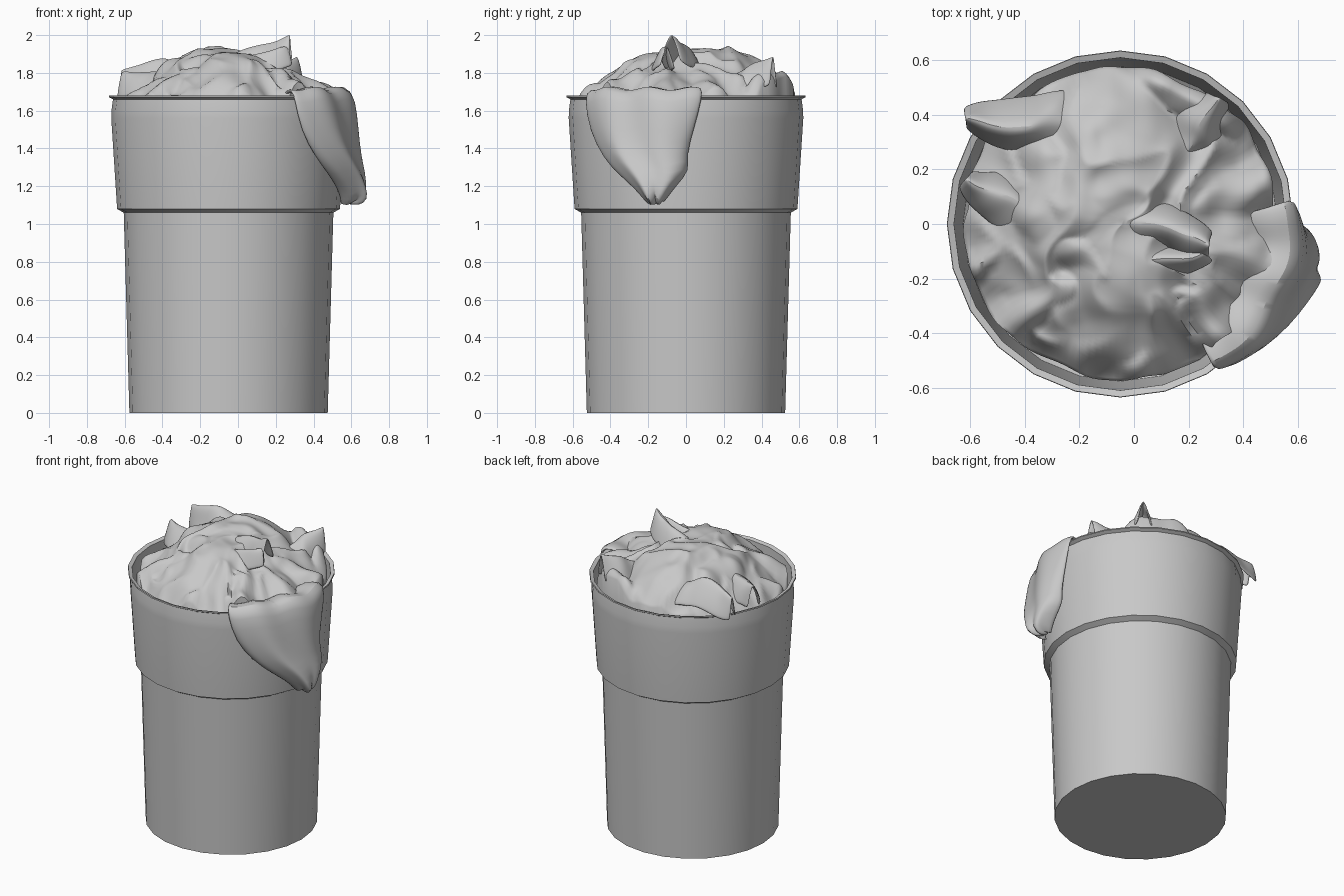
import bpy, bmesh, math
from mathutils import Vector, noise

if "Cube" in bpy.data.objects:
    bpy.data.objects.remove(bpy.data.objects["Cube"], do_unlink=True)

CENTRE = Vector((-0.05, 0, 0))

# One plain grey for bin and cloth
grey = bpy.data.materials.new("plain grey")
grey.use_nodes = True
colour = (0.58, 0.58, 0.58, 1)
grey.diffuse_color = colour
bsdf = next(n for n in grey.node_tree.nodes if n.type == 'BSDF_PRINCIPLED')
bsdf.inputs["Base Color"].default_value = colour


def finish(name, bm, angle=35, thickness=0, subdiv=0):
    bmesh.ops.recalc_face_normals(bm, faces=bm.faces)
    mesh = bpy.data.meshes.new(name)
    bm.to_mesh(mesh)
    bm.free()
    mesh.materials.append(grey)
    mesh.shade_smooth()
    mesh.set_sharp_from_angle(angle=math.radians(angle))
    obj = bpy.data.objects.new(name, mesh)
    bpy.context.collection.objects.link(obj)
    if thickness:
        mod = obj.modifiers.new("thickness", 'SOLIDIFY')
        mod.thickness = thickness
        mod.offset = 0
    if subdiv:
        mod = obj.modifiers.new("soften", 'SUBSURF')
        mod.levels = mod.render_levels = subdiv


def skin(bm, rows, closed=False):
    """Join rows of points with quads."""
    grid = [[bm.verts.new(p) for p in row] for row in rows]
    count = len(grid[0])
    for a, b in zip(grid, grid[1:]):
        for i in range(count if closed else count - 1):
            j = (i + 1) % count
            bm.faces.new((a[i], a[j], b[j], b[i]))
    return grid


def polar(radius, angle, z):
    return CENTRE + Vector((radius * math.cos(angle), radius * math.sin(angle), z))


# Bin: outer wall, step, lip and inner wall as one turned profile
profile = [(0.525, 0), (0.555, 1.06), (0.59, 1.08), (0.621, 1.56), (0.62, 1.6),
           (0.612, 1.66), (0.634, 1.672), (0.632, 1.68), (0.608, 1.672),
           (0.606, 1.58), (0.575, 1.09), (0.54, 1.06), (0.51, 0.03)]
SIDES = 24
bm = bmesh.new()
rings = skin(bm, [[polar(r, math.tau * i / SIDES, z) for i in range(SIDES)]
                  for r, z in profile], closed=True)
bm.faces.new(rings[0])
bm.faces.new(rings[-1])
finish("bin", bm, 30)

# Cloth heap: dome with broad swellings (x, y, height, size) ...
swells = [(-0.1, 0.42, 0.12, 0.17), (0.0, -0.35, 0.05, 0.18),
          (-0.2, 0.08, 0.05, 0.14), (0.35, 0.35, 0.04, 0.12),
          (-0.42, -0.3, -0.04, 0.12)]
# ... and ridges (start, end, width) where the cloth is bunched up
ridges = [((-0.28, 0.25, 1.87), (-0.3, 0.05, 1.88), 0.12),
          ((-0.3, 0.05, 1.88), (-0.12, -0.16, 1.9), 0.11),
          ((-0.3, -0.2, 1.83), (-0.46, -0.4, 1.68), 0.1),
          ((-0.28, -0.21, 1.83), (0.22, -0.24, 1.82), 0.09),
          ((0.2, -0.24, 1.82), (0.0, -0.5, 1.72), 0.09),
          ((0.22, -0.24, 1.82), (0.36, -0.46, 1.73), 0.1),
          ((0.15, -0.1, 1.85), (0.5, -0.14, 1.73), 0.13),
          ((0.2, 0.05, 1.82), (0.46, 0.14, 1.74), 0.09),
          ((-0.42, -0.05, 1.76), (-0.56, -0.15, 1.7), 0.07),
          ((0.1, 0.5, 1.81), (0.3, 0.4, 1.8), 0.08)]
ridges = [(Vector(a), Vector(b), w) for a, b, w in ridges]


def heap_point(t, angle):
    edge = 0.573 + 0.03 * noise.noise(Vector((math.cos(angle), math.sin(angle), 0)) * 4)
    p = polar(t * edge, angle, 0)
    z = 1.6 + 0.26 * (1 - t ** 2.5)
    for x, y, height, size in swells:
        z += height * math.exp(-((p.x - x) ** 2 + (p.y - y) ** 2) / (2 * size ** 2))
    warp = noise.noise_vector(p * 2.5) * 0.25
    z += 0.055 * (0.4 - abs(noise.noise((p + warp) * 4)) * 1.6)
    bent = p + noise.noise_vector(p * 6) * 0.04
    for a, b, width in ridges:
        run = (b - a).xy
        k = min(1, max(0, (bent.xy - a.xy).dot(run) / run.length_squared))
        top = a.lerp(b, k)
        z = max(z, top.z - 0.1 * ((bent.xy - top.xy).length / width) ** 1.6)
    z += 0.02 * noise.noise(p * 9)
    slide = noise.noise_vector(p * 5 + Vector((3, 1, 2))) * 0.05 * (1 - t ** 4)
    return Vector((p.x + slide.x, p.y + slide.y, z))


SEGS, RINGS = 140, 50
bm = bmesh.new()
rows = [[heap_point(k / RINGS, math.tau * i / SEGS) for i in range(SEGS)]
        for k in range(1, RINGS + 1)]
rows.append([Vector((p.x, p.y, 1.5)) for p in rows[-1]])
grid = skin(bm, rows, closed=True)
bm.faces.new(grid[0])
finish("cloth_heap", bm, 60)


# Loose folds: creased strips whose root and edges sink into the heap
def fold(name, start, middle, end, width, arch, tip=0.15):
    a, b, c = Vector(start), Vector(middle), Vector(end)
    rows = []
    for k in range(11):
        t = k / 10
        p = a.lerp(b, t).lerp(b.lerp(c, t), t)
        p.z -= 0.07 * (1 - t) ** 3
        run = (b - a).lerp(c - b, t)
        side = Vector((-run.y, run.x, 0)).normalized()
        half = width * (1 - (1 - tip) * t ** 2.5)
        row = []
        for i in range(13):
            s = i / 6 - 1
            wob = noise.noise_vector((p + side * s * half) * 8) * 0.035
            drop = Vector((0, 0, -arch * abs(s) ** 1.4))
            row.append(p + side * s * half + drop + wob)
        rows.append(row)
    bm = bmesh.new()
    skin(bm, rows)
    finish(name, bm, 60, 0.012, 1)


fold("crest_fold", (-0.14, 0.0, 1.9), (0.08, 0.04, 1.92), (0.28, -0.08, 1.99), 0.11, 0.13, 0.4)
fold("crest_lip", (-0.16, -0.1, 1.93), (0.05, -0.19, 1.9), (0.27, -0.1, 1.93), 0.08, 0.11, 0.5)
fold("left_back_fold", (-0.2, 0.36, 1.87), (-0.42, 0.36, 1.9), (-0.61, 0.38, 1.81), 0.13, 0.14, 0.3)
fold("left_fold", (-0.3, 0.0, 1.82), (-0.46, 0.06, 1.84), (-0.63, 0.17, 1.8), 0.12, 0.14, 0.25)
fold("back_right_fold", (0.16, 0.22, 1.83), (0.24, 0.34, 1.86), (0.3, 0.46, 1.88), 0.11, 0.16, 0.4)

# Hanging corner: over the lip, bulging outward, narrowing to a rounded tip
# height, wall radius, bulge, edge angles
hang = [(1.64, 0.45, 0, -52, 5), (1.705, 0.52, 0.01, -56, 6), (1.72, 0.61, 0.015, -57, 8),
        (1.67, 0.64, 0.025, -57, 8), (1.5, 0.632, 0.055, -53, 4), (1.36, 0.625, 0.085, -43, 0),
        (1.28, 0.625, 0.105, -34, 2), (1.2, 0.625, 0.12, -24, -5), (1.14, 0.625, 0.125, -19, -9),
        (1.11, 0.62, 0.08, -17, -11), (1.125, 0.62, 0.02, -17, -11)]
bm = bmesh.new()
rows = []
for z, wall, bulge, low, high in hang:
    row = []
    for i in range(21):
        s = i / 10 - 1
        angle = math.radians(low + (high - low) * (s + 1) / 2)
        pleat = 0.015 * math.sin(s * 6 + z * 3) * (1 - s * s)
        radius = wall + bulge * math.sqrt(1 - s * s) + pleat
        row.append(polar(radius, angle, z + 0.01 * math.sin(s * 9)))
    rows.append(row)
skin(bm, rows)
finish("hanging_corner", bm, 60, 0.018, 1)
